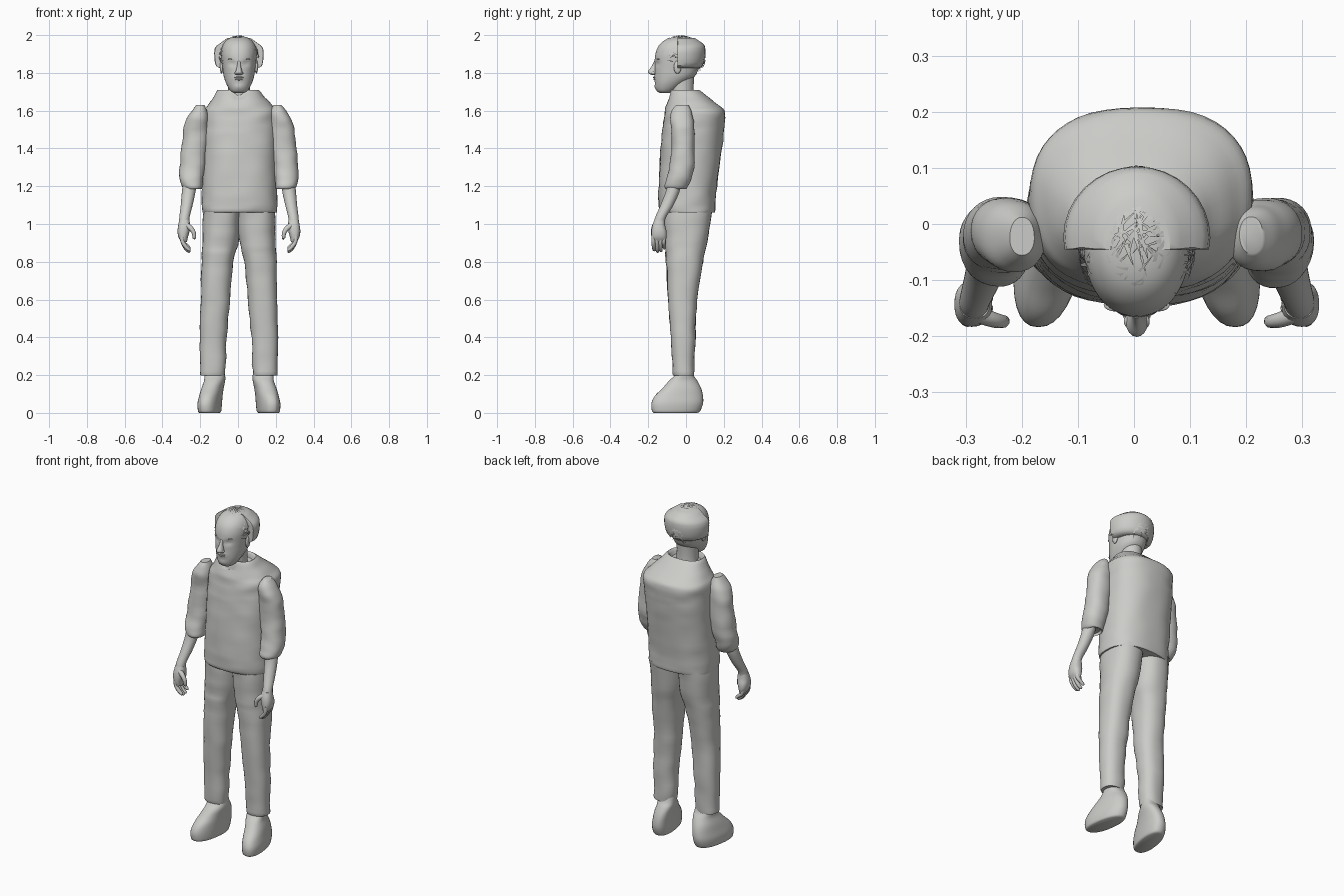
import bpy, bmesh, math, random
from mathutils import Vector, noise

cube = bpy.data.objects.get("Cube")
if cube:
    bpy.data.objects.remove(cube, do_unlink=True)

random.seed(4)
MID = 0.005  # the body's own centre line

grey = bpy.data.materials.new("plain_grey")
grey.use_nodes = True
GREY = (0.6, 0.6, 0.58, 1)
grey.diffuse_color = GREY
grey.node_tree.nodes["Principled BSDF"].inputs["Base Color"].default_value = GREY


def finish(name, bm, angle=50):
    bmesh.ops.recalc_face_normals(bm, faces=bm.faces)
    mesh = bpy.data.meshes.new(name)
    bm.to_mesh(mesh)
    bm.free()
    mesh.materials.append(grey)
    obj = bpy.data.objects.new(name, mesh)
    bpy.context.collection.objects.link(obj)
    bpy.ops.object.select_all(action="DESELECT")
    bpy.context.view_layer.objects.active = obj
    obj.select_set(True)
    bpy.ops.object.shade_smooth_by_angle(angle=math.radians(angle))
    return obj


def spline(rows, steps):
    """Smoothly resample rows of numbers, passing through each one."""
    out = []
    for i in range(len(rows) - 1):
        a, b, c, d = (rows[max(0, min(len(rows) - 1, i + k))] for k in (-1, 0, 1, 2))
        for s in range(steps):
            t = s / steps
            out.append([q + 0.5 * t * (r - p + t * (2 * p - 5 * q + 4 * r - u + t * (3 * (q - r) + u - p)))
                        for p, q, r, u in zip(a, b, c, d)])
    return out + [list(rows[-1])]


def loft(name, rows, side=1, power=2.0, sides=32, steps=4, wrinkle=0.0, shape=None, angle=50):
    """Skin stacked outlines given as (z, x low, x high, y low, y high)."""
    bm = bmesh.new()
    rings = []
    for z, x0, x1, y0, y1 in spline(rows, steps):
        ring = []
        for k in range(sides):
            a = 2 * math.pi * k / sides
            c, s = math.cos(a), math.sin(a)
            u = math.copysign(abs(c) ** (2 / power), c)
            v = math.copysign(abs(s) ** (2 / power), s)
            p = Vector(((x0 + x1 + u * (x1 - x0)) / 2, (y0 + y1 + v * (y1 - y0)) / 2, z))
            if wrinkle:
                n = noise.noise(Vector((p.x * 9, p.y * 9, p.z * 22 + side * 7)))
                p += Vector((c, s, 0)) * n * wrinkle
            if shape:
                p = shape(p)
            ring.append(bm.verts.new((MID + side * p.x, p.y, p.z)))
        rings.append(ring)
    for lo, hi in zip(rings, rings[1:]):
        for k in range(sides):
            j = (k + 1) % sides
            bm.faces.new((lo[k], lo[j], hi[j], hi[k]))
    bm.faces.new(rings[0])
    bm.faces.new(rings[-1])
    return finish(name, bm, angle)


def tube(name, points, radii, side=1):
    """A rounded finger-like tube along a few points."""
    curve = bpy.data.curves.new(name, "CURVE")
    curve.dimensions = "3D"
    curve.bevel_depth, curve.bevel_resolution = 1, 2
    curve.use_fill_caps = True
    path = curve.splines.new("POLY")
    pts = spline([(*p, r) for p, r in zip(points, radii)], 4)
    path.points.add(len(pts) - 1)
    for q, (x, y, z, r) in zip(path.points, pts):
        q.co, q.radius = (MID + side * x, y, z, 1), r
    path.use_smooth = True
    curve.materials.append(grey)
    bpy.context.collection.objects.link(bpy.data.objects.new(name, curve))


def blob(name, place, size):
    bm = bmesh.new()
    bmesh.ops.create_uvsphere(bm, u_segments=16, v_segments=10, radius=1)
    for v in bm.verts:
        v.co = Vector((MID + place[0] + v.co.x * size[0], place[1] + v.co.y * size[1], place[2] + v.co.z * size[2]))
    return finish(name, bm)


# Shirt with a small V neck and a hollowed collar
def neckline(p):
    if p.z > 1.66 and p.y < 0 and abs(p.x) < 0.045:
        p.z -= (0.045 - abs(p.x)) * 0.8
    return p


loft("shirt", [
    (1.06, -.195, .20, -.135, .15), (1.085, -.198, .203, -.145, .155),
    (1.2, -.195, .20, -.145, .165), (1.4, -.192, .203, -.135, .19),
    (1.52, -.192, .205, -.123, .203), (1.59, -.188, .205, -.113, .207),
    (1.625, -.165, .178, -.105, .18), (1.67, -.135, .138, -.092, .12),
    (1.71, -.11, .10, -.08, .07), (1.68, -.09, .08, -.07, .055)],
    power=2.4, sides=48, wrinkle=.006, shape=neckline)

# Legs, shoes, arms and hands, once per side
for label, side in (("left", 1), ("right", -1)):
    loft(label + "_trouser_leg", [
        (.20, .075, .20, -.065, .04), (.22, .072, .205, -.07, .043), (.4, .065, .208, -.08, .05),
        (.6, .047, .202, -.095, .06), (.8, .028, .198, -.105, .09),
        (.92, 0, .195, -.112, .115), (1.08, -.005, .19, -.12, .138)],
        side, power=2.3, wrinkle=.007)

    loft(label + "_shoe", [
        (0, .105, .205, -.17, .06), (.01, .098, .212, -.18, .075), (.05, .095, .215, -.183, .09),
        (.09, .093, .208, -.165, .09), (.13, .088, .20, -.125, .08),
        (.17, .08, .188, -.09, .06), (.2, .08, .188, -.06, .04), (.24, .085, .185, -.05, .03)],
        side, power=2.3, shape=lambda p: Vector((p.x - (p.y + .05) * .15, p.y, p.z)))

    loft(label + "_sleeve", [
        (1.20, .205, .28, -.10, -.015), (1.185, .20, .288, -.105, .0), (1.2, .195, .302, -.112, .012),
        (1.24, .19, .314, -.105, .028), (1.3, .18, .313, -.09, .042), (1.4, .168, .305, -.078, .046),
        (1.5, .162, .293, -.078, .045), (1.56, .16, .275, -.085, .038),
        (1.6, .168, .25, -.075, .027), (1.63, .185, .225, -.052, .012)],
        side, power=2.2, wrinkle=.006)

    loft(label + "_forearm", [
        (.98, .26, .318, -.176, -.112), (1.03, .262, .316, -.165, -.108), (1.1, .245, .308, -.135, -.066),
        (1.17, .23, .302, -.108, -.035), (1.24, .22, .295, -.095, -.02)], side)

    loft(label + "_palm", [
        (.905, .275, .305, -.175, -.11), (.93, .27, .32, -.182, -.103), (.96, .262, .325, -.183, -.103),
        (.99, .258, .322, -.179, -.11), (1.02, .262, .316, -.168, -.113)], side, power=2.4)

    for n, finger in enumerate(("index", "middle", "ring", "little")):
        y, drop = -.172 + n * .018, (0, .008, .004, -.01)[n]
        tube(f"{label}_{finger}_finger",
             [(.302, y, .94), (.298, y, .905), (.28, y + .002, .878 - drop), (.262, y + .004, .862 - drop), (.258, y + .004, .859 - drop)],
             [.012, .011, .0105, .008, .002], side)
    tube(label + "_thumb", [(.29, -.158, 1.0), (.258, -.17, .98), (.24, -.174, .955), (.236, -.172, .925), (.236, -.172, .922)],
         [.016, .014, .012, .009, .002], side)

# Neck and head
loft("neck", [(1.62, -.065, .065, -.075, .045), (1.72, -.058, .058, -.085, .04), (1.85, -.06, .06, -.1, .05)])


def sculpt(p):
    """Press in the eye sockets and raise the brow, lips and chin."""
    if p.y < -.06:
        for x, z, wide, high, push in ((.036, 1.85, .02, .014, .009), (0, 1.862, .05, .012, -.002),
                                       (0, 1.772, .03, .014, -.006), (0, 1.725, .025, .014, -.006)):
            p.y += push * math.exp(-((abs(p.x) - x) / wide) ** 2 - ((p.z - z) / high) ** 2)
    return p


loft("head", [
    (1.693, -.025, .025, -.135, -.09), (1.705, -.045, .045, -.154, -.06), (1.74, -.066, .066, -.163, -.01),
    (1.78, -.08, .08, -.165, .045), (1.82, -.086, .086, -.165, .066), (1.86, -.091, .091, -.165, .08),
    (1.9, -.094, .094, -.162, .086), (1.94, -.088, .088, -.147, .078),
    (1.97, -.069, .069, -.118, .052), (1.986, -.042, .042, -.08, .02), (1.991, -.01, .01, -.04, -.02)],
    power=2.15, sides=48, shape=sculpt)
loft("nose", [
    (1.79, -.012, .012, -.182, -.15), (1.797, -.02, .02, -.198, -.15), (1.81, -.017, .017, -.2, -.15),
    (1.835, -.01, .01, -.182, -.15), (1.862, -.008, .008, -.168, -.15)], sides=16)
blob("upper_lip", (0, -.164, 1.776), (.025, .011, .005))
blob("lower_lip", (0, -.162, 1.766), (.021, .011, .006))
for label, side in (("left", 1), ("right", -1)):
    blob(label + "_eye", (side * .036, -.134, 1.85), (.016, .013, .008))
    blob(label + "_brow", (side * .038, -.144, 1.873), (.021, .012, .004))
    blob(label + "_nostril_wing", (side * .014, -.174, 1.799), (.009, .012, .008))
    blob(label + "_ear", (side * .092, -.045, 1.83), (.009, .02, .034))

# Back half of the hair, cut flat at the temples
loft("hair_shell", [
    (1.825, -.098, .098, -.13, .07), (1.838, -.122, .122, -.15, .088), (1.88, -.13, .13, -.15, .1),
    (1.93, -.128, .128, -.15, .102), (1.955, -.102, .102, -.13, .09), (1.985, -.06, .06, -.11, .045)],
    steps=2, shape=lambda p: Vector((p.x, max(p.y, -.045), p.z)), angle=35)

# Loose hair: short tapering ribbons combed over the scalp
bm = bmesh.new()
centre, radii = Vector((MID, -.03, 1.88)), Vector((.102, .128, .113))
made = 0
while made < 420:
    d = Vector([random.gauss(0, 1) for _ in range(3)]).normalized()
    root = centre + d * radii
    line = 1.93 if root.y < -.08 else 1.86 if root.y < 0 else 1.84
    if root.z < line:
        continue
    made += 1
    comb = Vector((random.gauss(0, .7), random.gauss(0, .8), random.gauss(0, .5)))
    comb = (comb - d * comb.dot(d)).normalized()
    across = comb.cross(d) * random.uniform(.002, .004)
    length, last = random.uniform(.025, .06), None
    for k in range(4):
        t = k / 3
        e = (d + comb * t * length / .11).normalized()
        p = centre + e * radii * (1 + .05 * math.sin(math.pi * (.15 + t * .7)))
        p.z = min(p.z, 2.0)
        pair = [bm.verts.new(p - across * (1.1 - t)), bm.verts.new(p + across * (1.1 - t))]
        if last:
            bm.faces.new((last[0], last[1], pair[1], pair[0]))
        last = pair
finish("hair_strands", bm)
